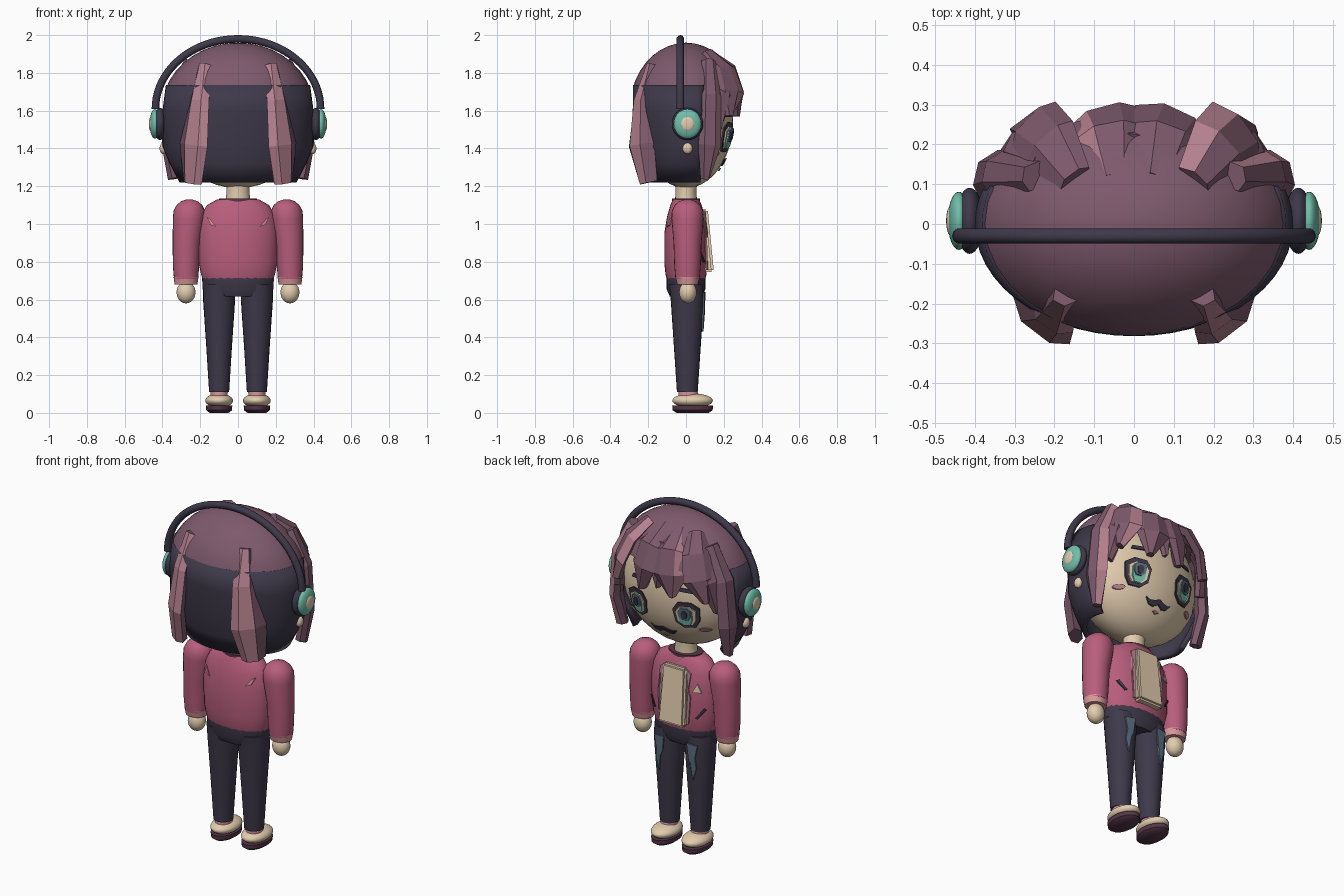
import bpy, bmesh, math
from mathutils import Vector

if "Cube" in bpy.data.objects:
    bpy.data.objects.remove(bpy.data.objects["Cube"], do_unlink=True)


def material(name, r, g, b):
    lin = [((c / 255 + 0.055) / 1.055) ** 2.4 for c in (r, g, b)] + [1]
    m = bpy.data.materials.new(name)
    m.use_nodes = True
    m.diffuse_color = lin
    m.node_tree.nodes["Principled BSDF"].inputs["Base Color"].default_value = lin
    return m


SKIN = material("skin_beige", 226, 204, 174)
HAIR = material("hair_plum", 126, 90, 108)
STREAK = material("streak_pink", 182, 130, 144)
DARK = material("dark_navy", 62, 57, 74)
ROSE = material("jacket_rose", 184, 94, 124)
CUFF = material("cuff_pink", 218, 152, 154)
TEAL = material("teal", 112, 190, 170)
SOLE = material("sole_plum", 86, 54, 72)
DENIM = material("denim_blue", 90, 110, 130)


def finish(name, bm, mats, smooth=True, angle=40):
    bmesh.ops.recalc_face_normals(bm, faces=bm.faces)
    me = bpy.data.meshes.new(name)
    bm.to_mesh(me)
    bm.free()
    for m in mats:
        me.materials.append(m)
    ob = bpy.data.objects.new(name, me)
    bpy.context.collection.objects.link(ob)
    if smooth:
        bpy.ops.object.select_all(action='DESELECT')
        ob.select_set(True)
        bpy.context.view_layer.objects.active = ob
        bpy.ops.object.shade_smooth_by_angle(angle=math.radians(angle))
    return ob


def ball(name, loc, radii, mat, cut_z=None):
    bm = bmesh.new()
    bmesh.ops.create_uvsphere(bm, u_segments=32, v_segments=20, radius=1)
    for v in bm.verts:
        v.co = Vector([l + r * c for l, r, c in zip(loc, radii, v.co)])
    if cut_z is not None:
        bmesh.ops.bisect_plane(bm, geom=bm.verts[:] + bm.edges[:] + bm.faces[:],
                               plane_co=(0, 0, cut_z), plane_no=(0, 0, -1), clear_outer=True)
        bmesh.ops.holes_fill(bm, edges=[e for e in bm.edges if e.is_boundary])
    return finish(name, bm, [mat])


def loft(name, rings, mat, n=24, arc=None):
    """Skin elliptical rings (z, cx, cy, rx, ry); arc gives an open wall."""
    bm = bmesh.new()
    a0, a1 = arc or (0, 2 * math.pi)
    count = n + 1 if arc else n
    rows = []
    for z, cx, cy, rx, ry in rings:
        angles = [a0 + (a1 - a0) * i / n for i in range(count)]
        rows.append([bm.verts.new((cx + rx * math.cos(a), cy + ry * math.sin(a), z)) for a in angles])
    for lo, hi in zip(rows, rows[1:]):
        for i in range(n):
            j = (i + 1) % count
            bm.faces.new((lo[i], lo[j], hi[j], hi[i]))
    if not arc:
        bm.faces.new(rows[0])
        bm.faces.new(rows[-1])
    return finish(name, bm, [mat])


def plate(name, points, mat, surf, out=0.01, side=1):
    """Thin painted plate: (x, z) outline laid over the surface y = surf(x, z)."""
    bm = bmesh.new()
    front, back = [[bm.verts.new((x, side * (surf(x, z) + o), z)) for x, z in points]
                   for o in (out, out - 0.008)]
    n = len(points)
    for i in range(n):
        j = (i + 1) % n
        bm.faces.new((front[i], front[j], back[j], back[i]))
    caps = [bm.faces.new(front), bm.faces.new(back)]
    bmesh.ops.triangulate(bm, faces=caps)
    return finish(name, bm, [mat], smooth=False)


HEAD = Vector((0, 0, 1.55))
SECTION = [(1, 0), (0.6, 0.8), (-0.3, 1), (-1, 0), (-0.5, -0.8), (0.5, -0.8)]


def lock(name, path, widths, thick, s=1, streak=()):
    """Faceted hair lock swept along a path, flat against the head."""
    pts = [Vector(p) for p in path]
    bm = bmesh.new()
    rows = []
    for i, p in enumerate(pts):
        t = (pts[min(i + 1, len(pts) - 1)] - pts[max(i - 1, 0)]).normalized()
        n = p - HEAD
        n = (n - t * n.dot(t)).normalized()
        u = t.cross(n)
        row = [p + u * (a * widths[i]) + n * (b * thick) for a, b in SECTION]
        rows.append([bm.verts.new((s * q.x, q.y, q.z)) for q in row])
    for lo, hi in zip(rows, rows[1:]):
        for k in range(6):
            j = (k + 1) % 6
            f = bm.faces.new((lo[k], lo[j], hi[j], hi[k]))
            f.material_index = int(k in streak)
    bm.faces.new(rows[0])
    bm.faces.new(rows[-1])
    finish(name, bm, [HAIR, STREAK], smooth=False)


def face_y(x, z):
    return 0.25 * math.sqrt(max(0, 1 - (x / 0.375) ** 2 - ((z - 1.55) / 0.36) ** 2))


def chest_y(x, z):
    return (0.115 - max(0, z - 0.95) * 0.16) * math.sqrt(1 - (x / 0.212) ** 2)


def thigh_y(x, z):
    k = 0.053 + (z - 0.1) * 0.065
    return 0.007 + k * math.sqrt(max(0, 1 - ((abs(x) - 0.1) / k) ** 2))


# Head, neck and hair shell
ball("head", HEAD, (0.375, 0.25, 0.36), SKIN)
loft("neck", [(1.1, 0, 0, 0.07, 0.06), (1.17, 0, 0, 0.06, 0.055), (1.24, 0, 0, 0.065, 0.06)], SKIN)
ball("hair_crown", (0, 0, 1.6), (0.405, 0.3, 0.36), HAIR, cut_z=1.73)
shell = loft("hair_back_shell",
             [(1.22, 0, 0, 0.31, 0.225), (1.32, 0, 0, 0.362, 0.25), (1.41, 0, 0, 0.4, 0.268),
              (1.6, 0, 0, 0.4, 0.282), (1.735, 0, 0, 0.382, 0.281)], DARK, n=32,
             arc=(math.radians(160), math.radians(380)))
thickness = shell.modifiers.new("thickness", 'SOLIDIFY')
thickness.thickness = 0.03
thickness.offset = -1 if shell.data.polygons[16].normal.y < 0 else 1

# Hair locks at the back and beside the face
for s, side in ((1, "left"), (-1, "right")):
    lock(side + "_back_lock", [(0.17, -0.17, 1.84), (0.205, -0.225, 1.65), (0.235, -0.235, 1.42),
                               (0.24, -0.195, 1.22)], [0.035, 0.07, 0.1, 0.065], 0.04, s, (0, 1))
    lock(side + "_face_lock", [(0.25, 0.12, 1.86), (0.345, 0.13, 1.68), (0.365, 0.125, 1.42),
                               (0.34, 0.1, 1.24)], [0.04, 0.06, 0.065, 0.025], 0.035, s,
         (2,) if s > 0 else ())
    lock(side + "_temple_lock", [(0.22, 0.17, 1.83), (0.29, 0.2, 1.68), (0.31, 0.17, 1.5)],
         [0.05, 0.06, 0.012], 0.03, s)

# Fringe fanning out over the forehead
for i, (base, tip, y, streak) in enumerate([(-0.15, -0.28, 0.235, ()), (-0.05, -0.09, 0.265, (2,)),
                                            (0.05, 0.1, 0.265, ()), (0.15, 0.28, 0.235, (2,))]):
    lock("fringe_lock_%d" % (i + 1),
         [(base, 0.11, 1.9), ((base + tip) / 2, y - 0.035, 1.82), (tip * 0.92, y, 1.7), (tip * 1.02, y - 0.01, 1.57)],
         [0.05, 0.085, 0.095, 0.02], 0.03, 1, streak)
lock("fringe_middle_lock", [(0, 0.2, 1.84), (0.005, 0.255, 1.72), (0.0, 0.25, 1.6)], [0.05, 0.06, 0.01], 0.03)

# Face details
EYE = [(-0.06, -0.05), (-0.02, -0.08), (0.04, -0.075), (0.068, -0.03), (0.075, 0.05), (0.03, 0.08),
       (-0.04, 0.075), (-0.07, 0.03)]


def eye_part(name, s, mat, kx, kz, dz, out):
    plate(name, [(s * (0.155 + kx * x), 1.46 + dz + kz * z) for x, z in EYE], mat, face_y, out)


for s, side in ((1, "left"), (-1, "right")):
    eye_part(side + "_eye_outline", s, DARK, 1, 1, 0, 0.01)
    eye_part(side + "_eye_white", s, SKIN, 0.76, 0.74, -0.004, 0.014)
    eye_part(side + "_iris", s, TEAL, 0.52, 0.7, -0.006, 0.018)
    eye_part(side + "_iris_shade", s, DENIM, 0.46, 0.46, 0.012, 0.022)
    eye_part(side + "_pupil", s, DARK, 0.22, 0.3, 0.008, 0.026)
    plate(side + "_brow", [(s * x, z) for x, z in [(0.1, 1.6), (0.2, 1.595), (0.19, 1.615), (0.11, 1.62)]],
          DARK, face_y)
    plate(side + "_blush", [(s * (0.235 + 0.028 * math.cos(a)), 1.37 + 0.013 * math.sin(a))
                            for a in [k * math.pi / 5 for k in range(10)]], STREAK, face_y)
plate("mouth", [(0, 1.325), (0.03, 1.308), (0.06, 1.315), (0.085, 1.345), (0.06, 1.335), (0.035, 1.338),
                (0, 1.35), (-0.035, 1.338), (-0.06, 1.335), (-0.085, 1.345), (-0.06, 1.315), (-0.03, 1.308)],
      DARK, face_y)
plate("lower_lip", [(-0.02, 1.29), (0, 1.28), (0.02, 1.29), (0, 1.296)], STREAK, face_y)

# Headphones and earrings
bm = bmesh.new()
rows = []
for i in range(41):
    a = math.pi * i / 40
    c, d = Vector((0.437 * math.cos(a), -0.03, 1.61 + 0.37 * math.sin(a))), Vector((math.cos(a), 0, math.sin(a)))
    rows.append([bm.verts.new(c + 0.02 * (d * math.cos(b) + Vector((0, math.sin(b), 0))))
                 for b in [k * math.pi / 5 for k in range(10)]])
for lo, hi in zip(rows, rows[1:]):
    for k in range(10):
        bm.faces.new((lo[k], lo[(k + 1) % 10], hi[(k + 1) % 10], hi[k]))
bm.faces.new(rows[0])
bm.faces.new(rows[-1])
finish("headband", bm, [DARK])

for s, side in ((1, "left"), (-1, "right")):
    ball(side + "_ear_cushion", (s * 0.413, 0.008, 1.53), (0.035, 0.083, 0.085), DARK)
    ball(side + "_ear_cup", (s * 0.44, 0.008, 1.53), (0.028, 0.073, 0.078), TEAL)
    ball(side + "_ear_cup_cap", (s * 0.462, 0.008, 1.53), (0.01, 0.036, 0.038), SKIN)
    ball(side + "_earring", (s * 0.395, 0.008, 1.4), (0.02, 0.026, 0.03), SKIN)

# Jacket
loft("jacket", [(0.7, 0, 0, 0.185, 0.1), (0.73, 0, 0, 0.195, 0.108), (0.79, 0, 0, 0.207, 0.115),
                (0.95, 0, 0, 0.21, 0.115), (1.04, 0, 0, 0.197, 0.1), (1.1, 0, 0, 0.165, 0.083),
                (1.13, 0, 0, 0.11, 0.07)], ROSE, n=32)
loft("collar", [(1.115, 0, 0, 0.1, 0.075), (1.135, 0, 0, 0.1, 0.075), (1.136, 0, 0, 0.08, 0.062)], SOLE)

# Shirt panel standing out between the jacket edges
bm = bmesh.new()
bmesh.ops.create_cube(bm, size=1)
for v in bm.verts:
    top = v.co.z > 0
    v.co = Vector((v.co.x * (0.15 if top else 0.17), 0.08 if v.co.y < 0 else (0.115 if top else 0.148),
                   1.08 if top else 0.745))
bmesh.ops.bevel(bm, geom=bm.edges[:], offset=0.012, segments=2, affect='EDGES')
finish("shirt_panel", bm, [SKIN])

for s, side in ((1, "left"), (-1, "right")):
    plate(side + "_lapel", [(s * x, z) for x, z in [(0.075, 1.07), (0.1, 1.05), (0.092, 0.96), (0.105, 0.92),
                                                    (0.095, 0.76), (0.082, 0.76)]], STREAK, chest_y, 0.012)
    plate(side + "_pocket_slit", [(s * x, z) for x, z in [(0.13, 0.8), (0.14, 0.795), (0.18, 0.85), (0.17, 0.857)]],
          DARK, chest_y, 0.012)
    plate(side + "_back_mark", [(s * x, z) for x, z in [(0.115, 0.985), (0.145, 0.995), (0.165, 1.035),
                                                        (0.15, 1.03), (0.135, 1.01)]],
          CUFF, chest_y, 0.012, side=-1)
plate("chest_badge", [(-0.16, 0.95), (-0.115, 0.95), (-0.138, 1.0)], SKIN, chest_y, 0.012)

# Arms, hips, legs and shoes
loft("hips", [(0.615, 0, 0, 0.15, 0.085), (0.655, 0, 0, 0.188, 0.103), (0.72, 0, 0, 0.19, 0.104)], DARK)
for s, side in ((1, "left"), (-1, "right")):
    loft(side + "_sleeve", [(z, s * cx, 0.008, r, r) for z, cx, r in
                            [(0.71, 0.275, 0.064), (0.78, 0.275, 0.07), (0.9, 0.272, 0.074), (1.03, 0.26, 0.085),
                             (1.07, 0.258, 0.083), (1.1, 0.257, 0.068), (1.12, 0.257, 0.045),
                             (1.13, 0.257, 0.015)]], ROSE)
    loft(side + "_cuff", [(0.68, s * 0.275, 0.008, 0.06, 0.055), (0.72, s * 0.275, 0.008, 0.066, 0.065)], CUFF)
    ball(side + "_hand", (s * 0.275, 0.01, 0.638), (0.05, 0.046, 0.058), SKIN)
    loft(side + "_leg", [(0.11, s * 0.1, 0.007, 0.053, 0.055), (0.35, s * 0.1, 0.007, 0.068, 0.071),
                         (0.6, s * 0.1, 0.007, 0.085, 0.088), (0.68, s * 0.1, 0.0, 0.085, 0.09)], DARK)
    plate(side + "_denim_patch", [(s * x, z) for x, z in [(0.075, 0.64), (0.14, 0.635), (0.125, 0.56), (0.13, 0.5),
                                                          (0.11, 0.43), (0.1, 0.52), (0.085, 0.55)]],
          DENIM, thigh_y, 0.012)
    loft(side + "_ankle", [(0.07, s * 0.1, 0.015, 0.045, 0.055), (0.12, s * 0.1, 0.01, 0.046, 0.05)], CUFF)
    ball(side + "_shoe", (s * 0.1, 0.035, 0.065), (0.073, 0.107, 0.038), SKIN)
    loft(side + "_sole", [(0.0, s * 0.1, 0.035, 0.05, 0.085), (0.014, s * 0.1, 0.035, 0.068, 0.106),
                          (0.038, s * 0.1, 0.035, 0.07, 0.108)], SOLE)
